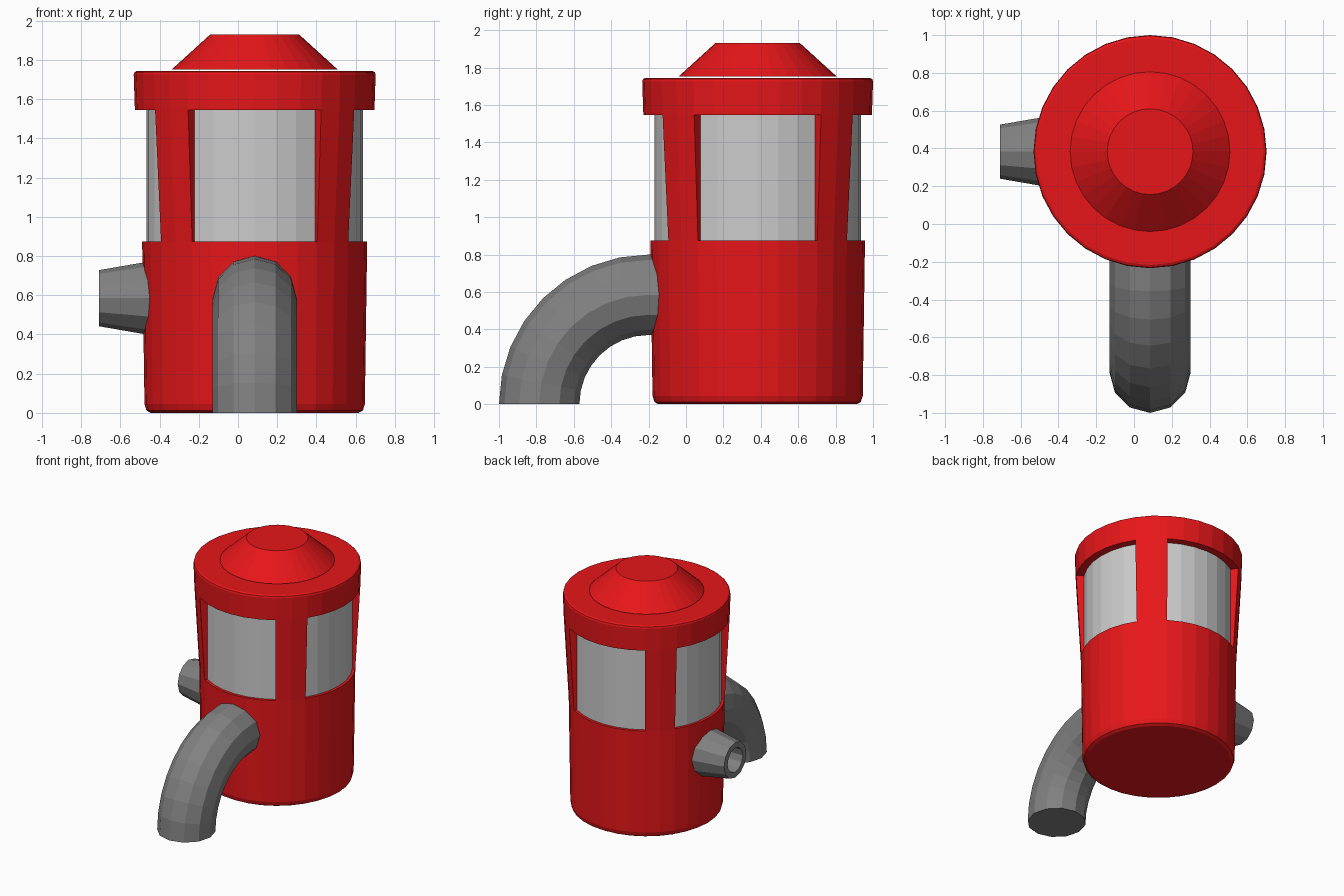
import bpy, bmesh
from math import sin, cos, pi
from mathutils import Vector

if "Cube" in bpy.data.objects:
    bpy.data.objects.remove(bpy.data.objects["Cube"])

CX, CY = 0.085, 0.383      # main axis of the canister
N = 32


def material(name, rgb):
    m = bpy.data.materials.new(name)
    m.diffuse_color = (*rgb, 1)
    m.use_nodes = True
    m.node_tree.nodes["Principled BSDF"].inputs["Base Color"].default_value = m.diffuse_color
    return m


RED = material("red", (0.8, 0.008, 0.01))
LIGHT = material("light_grey", (0.65, 0.65, 0.65))
DARK = material("mid_grey", (0.22, 0.22, 0.22))


def finish(bm, name, mat):
    bmesh.ops.remove_doubles(bm, verts=bm.verts, dist=1e-5)
    bmesh.ops.recalc_face_normals(bm, faces=bm.faces)
    me = bpy.data.meshes.new(name)
    bm.to_mesh(me)
    bm.free()
    me.materials.append(mat)
    ob = bpy.data.objects.new(name, me)
    bpy.context.collection.objects.link(ob)
    return ob


def axis_point(i, r, z):
    a = 2 * pi * i / N
    return Vector((CX + r * cos(a), CY + r * sin(a), z))


def loft(name, rings, mat):
    """Skin a list of vertex rings and cap both ends."""
    bm = bmesh.new()
    loops = [[bm.verts.new(p) for p in ring] for ring in rings]
    n = len(loops[0])
    for a, b in zip(loops, loops[1:]):
        for i in range(n):
            j = (i + 1) % n
            bm.faces.new((a[i], a[j], b[j], b[i]))
    bm.faces.new(loops[0])
    bm.faces.new(loops[-1])
    return finish(bm, name, mat)


def turned(name, profile, mat):
    return loft(name, [[axis_point(i, r, z) for i in range(N)] for r, z in profile], mat)


# Housing: tapered shell with four window openings and solid corner posts
INNER, LOW, HIGH = 0.545, 0.875, 1.545
lower = [(0.53, 0), (0.552, 0.012), (0.562, 0.045), (0.574, LOW)]
upper = [(0.611, HIGH), (0.617, 1.725), (0.613, 1.738), (0.6, 1.745)]
bm = bmesh.new()


def quad(*corners):
    bm.faces.new([bm.verts.new(axis_point(*c)) for c in corners])


def band(i, p, q):
    quad((i, *p), (i + 1, *p), (i + 1, *q), (i, *q))


for i in range(N):
    for part in (lower, upper):
        for p, q in zip(part, part[1:]):
            band(i, p, q)
    if i % 8 in (3, 4):
        band(i, lower[-1], upper[0])              # post front
    else:
        band(i, lower[-1], (INNER, LOW))          # window sill
        band(i, (INNER, HIGH), upper[0])          # window head
    if i % 8 in (3, 5):                           # post sides
        quad((i, INNER, LOW), (i, *lower[-1]), (i, *upper[0]), (i, INNER, HIGH))
for r, z in (lower[0], upper[-1]):
    bm.faces.new([bm.verts.new(axis_point(i, r, z)) for i in range(N)])
finish(bm, "housing", RED)

# Glass cylinder behind the windows, and the lid cone
turned("window_glass", [(0.552, LOW - 0.02), (0.552, HIGH + 0.02)], LIGHT)
turned("lid", [(0.423, 1.752), (0.227, 1.93)], RED)

# Curved outlet pipe: quarter bend down to the floor at the front
SIDES, BEND, PIPE_R, BEND_Y = 12, 0.585, 0.215, -0.2


def pipe_ring(y, z, normal):
    ring = []
    for k in range(SIDES):
        t = 2 * pi * k / SIDES
        c = Vector((CX, y, z)) + normal * (PIPE_R * cos(t))
        ring.append(c + Vector((PIPE_R * sin(t), 0, 0)))
    return ring


rings = []
for s in range(9):
    a = pi / 2 * s / 8
    rings.append(pipe_ring(BEND_Y - BEND * cos(a), BEND * sin(a), Vector((0, -cos(a), sin(a)))))
rings.append(pipe_ring(-0.08, BEND, Vector((0, 0, 1))))
loft("outlet_pipe", rings, DARK)

# Tapered side nozzle with a bored end
nozzle = [(-0.38, 0.2), (-0.71, 0.143), (-0.71, 0.098), (-0.48, 0.098)]
loft("side_nozzle", [[Vector((x, CY + r * sin(2 * pi * k / SIDES), BEND + r * cos(2 * pi * k / SIDES)))
                      for k in range(SIDES)] for x, r in nozzle], DARK)
